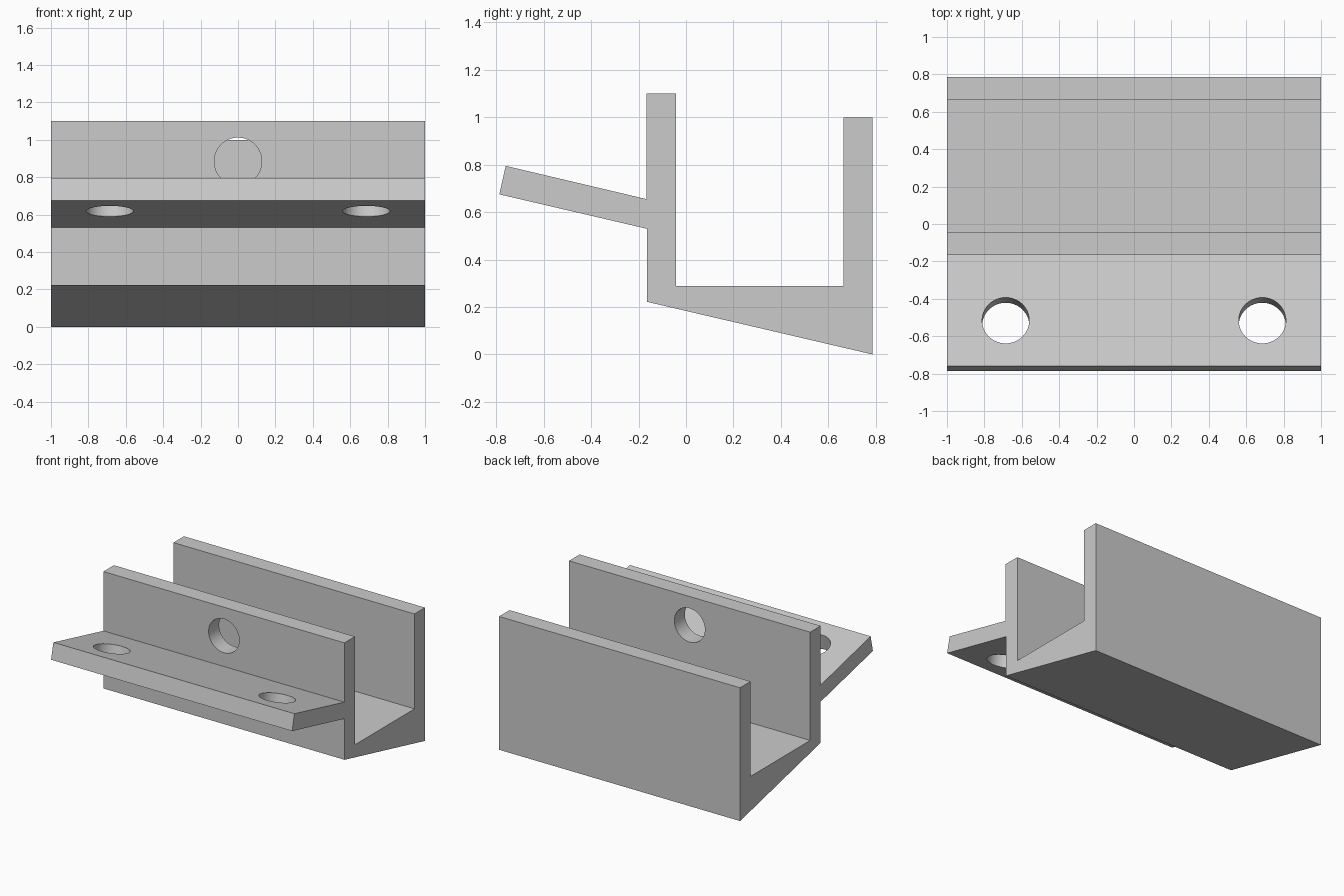
import bpy
import bmesh
import math
from mathutils import Vector

if "Cube" in bpy.data.objects:
    bpy.data.objects.remove(bpy.data.objects["Cube"], do_unlink=True)

WIDTH = 2.0
FLANGE_TILT = math.atan2(0.14, 0.593)

# Single flat colour
grey = bpy.data.materials.new("light_grey")
grey.use_nodes = True
colour = (0.6, 0.6, 0.6, 1)
grey.diffuse_color = colour
grey.node_tree.nodes["Principled BSDF"].inputs["Base Color"].default_value = colour

# Side profile (y, z): channel with sloping base and tilted front flange
profile = [
    (0.787, 0), (0.787, 1.0), (0.663, 1.0), (0.663, 0.288),
    (-0.043, 0.288), (-0.043, 1.1), (-0.167, 1.1), (-0.167, 0.655),
    (-0.76, 0.795), (-0.787, 0.675), (-0.165, 0.53), (-0.165, 0.222),
]


def extrude_profile(name, points, width):
    bm = bmesh.new()
    face = bm.faces.new([bm.verts.new((-width / 2, y, z)) for y, z in points])
    result = bmesh.ops.extrude_face_region(bm, geom=[face])
    moved = [g for g in result["geom"] if isinstance(g, bmesh.types.BMVert)]
    bmesh.ops.translate(bm, verts=moved, vec=Vector((width, 0, 0)))
    bmesh.ops.recalc_face_normals(bm, faces=bm.faces)
    mesh = bpy.data.meshes.new(name)
    bm.to_mesh(mesh)
    bm.free()
    obj = bpy.data.objects.new(name, mesh)
    bpy.context.collection.objects.link(obj)
    obj.data.materials.append(grey)
    return obj


def drill(target, location, tilt, radius):
    bpy.ops.mesh.primitive_cylinder_add(
        vertices=64, radius=radius, depth=0.4, location=location, rotation=(tilt, 0, 0))
    cutter = bpy.context.object
    cutter.name = "hole_cutter"
    cutter.hide_render = True
    cutter.data.materials.append(grey)
    mod = target.modifiers.new("hole", "BOOLEAN")
    mod.operation = "DIFFERENCE"
    mod.solver = "EXACT"
    mod.object = cutter
    bpy.context.view_layer.objects.active = target
    bpy.ops.object.modifier_apply(modifier=mod.name)
    bpy.data.objects.remove(cutter, do_unlink=True)


bracket = extrude_profile("channel_bracket", profile, WIDTH)

# Two holes square to the flange, one through the front wall
for side in (-1, 1):
    drill(bracket, (side * 0.686, -0.53, 0.677), -FLANGE_TILT, 0.126)
drill(bracket, (0, -0.105, 0.885), math.pi / 2, 0.127)

bpy.ops.object.select_all(action="DESELECT")
bracket.select_set(True)
bpy.context.view_layer.objects.active = bracket
bpy.ops.object.shade_smooth_by_angle(angle=math.radians(10))
